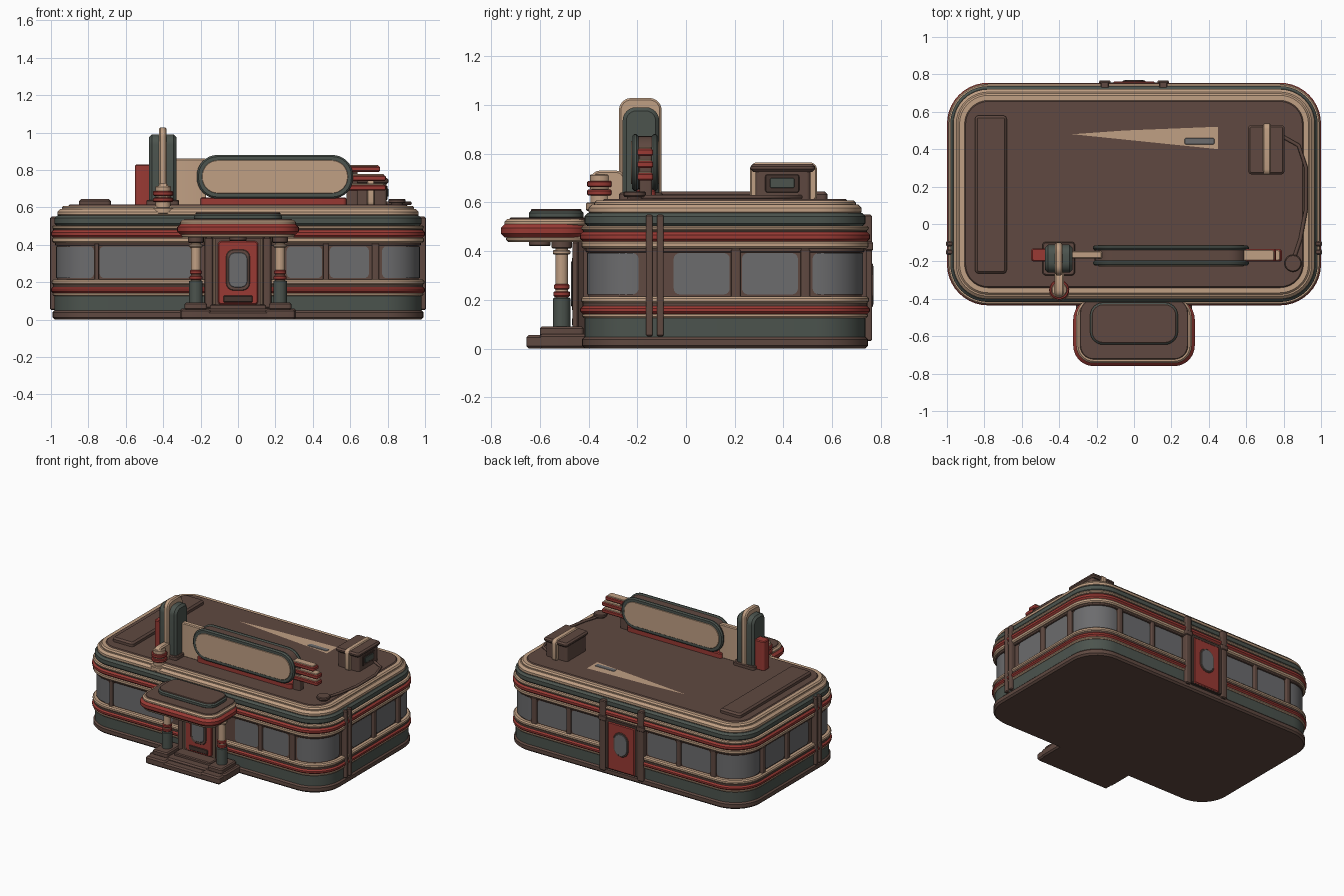
import bpy
from math import pi, cos, sin
from mathutils import Matrix, Vector

cube = bpy.data.objects.get("Cube")
if cube:
    bpy.data.objects.remove(cube)


def material(name, *rgb):
    m = bpy.data.materials.new(name)
    m.use_nodes = True
    m.diffuse_color = (*rgb, 1)
    bsdf = m.node_tree.nodes["Principled BSDF"]
    bsdf.inputs["Base Color"].default_value = (*rgb, 1)
    bsdf.inputs["Roughness"].default_value = 0.7
    return m


BROWN = material("weathered brown", 0.115, 0.066, 0.052)
DARK = material("dark brown", 0.06, 0.035, 0.028)
RED = material("faded red", 0.32, 0.042, 0.034)
CREAM = material("aged cream", 0.53, 0.35, 0.23)
GREEN = material("grey green", 0.072, 0.088, 0.076)
GLASS = material("grey glass", 0.15, 0.15, 0.155)

UP = Matrix.Identity(4)
FRONT = Matrix(((1, 0, 0, 0), (0, 0, -1, 0), (0, 1, 0, 0), (0, 0, 0, 1)))  # outline in xz, depth to -y
SIDE = Matrix(((0, 0, 1, 0), (1, 0, 0, 0), (0, 1, 0, 0), (0, 0, 0, 1)))    # outline in yz, depth to +x
made = []


def add_mesh(name, verts, faces, mat):
    me = bpy.data.meshes.new(name)
    me.from_pydata(verts, [], faces)
    me.materials.append(mat)
    ob = bpy.data.objects.new(name, me)
    bpy.context.collection.objects.link(ob)
    made.append(ob)
    return ob


def slab(name, mat, x0, x1, y0, y1, z0, z1, r=0.008, bevel=0.006, frame=UP, seg=4):
    """Rounded rectangle extruded from z0 to z1 with bevelled rims."""
    cx, cy, hx, hy = (x0 + x1) / 2, (y0 + y1) / 2, (x1 - x0) / 2, (y1 - y0) / 2
    b = min(bevel, (z1 - z0) / 3, hx / 2, hy / 2)
    r = min(r, hx, hy)
    verts, n = [], 4 * (seg + 1)
    for inset, z in ((b, z0), (0, z0 + b), (0, z1 - b), (b, z1)):
        rad = max(r - inset, 0.001)
        for q, (sx, sy) in enumerate(((1, 1), (-1, 1), (-1, -1), (1, -1))):
            for k in range(seg + 1):
                a = (q + k / seg) * pi / 2
                verts.append(frame @ Vector((cx + sx * (hx - inset - rad) + rad * cos(a),
                                             cy + sy * (hy - inset - rad) + rad * sin(a), z)))
    faces = [(i * n + j, i * n + (j + 1) % n, (i + 1) * n + (j + 1) % n, (i + 1) * n + j)
             for i in range(3) for j in range(n)]
    faces += [tuple(reversed(range(n))), tuple(range(3 * n, 4 * n))]
    return add_mesh(name, verts, faces, mat)


def disc(name, mat, x, y, r, z0, z1, bevel=0.005):
    slab(name, mat, x - r, x + r, y - r, y + r, z0, z1, r, bevel, seg=5)


# Building body: stacked rounded bands
HX, HY, CY, R = 1.0, 0.595, 0.16, 0.22


def band(name, mat, z0, z1, inset, bevel=0.006):
    slab(name, mat, -HX + inset, HX - inset, CY - HY + inset, CY + HY - inset,
         z0, z1, R - inset, bevel, seg=10)


for name, mat, z0, z1, inset, bevel in (
        ("foundation", BROWN, 0, 0.05, 0.008, 0.012),
        ("lower_wall", GREEN, 0.04, 0.135, 0.018, 0.004),
        ("lower_cream_trim", CREAM, 0.126, 0.145, 0.008, 0.006),
        ("lower_red_trim", RED, 0.142, 0.174, 0, 0.01),
        ("lower_brown_trim", BROWN, 0.17, 0.19, 0.01, 0.004),
        ("sill_trim", CREAM, 0.186, 0.214, 0.004, 0.008),
        ("window_wall", BROWN, 0.2, 0.42, 0.034, 0.004),
        ("window_head", BROWN, 0.395, 0.415, 0.022, 0.004),
        ("upper_cream_trim", CREAM, 0.41, 0.441, 0.006, 0.008),
        ("upper_red_trim", RED, 0.438, 0.478, 0, 0.012),
        ("upper_brown_trim", BROWN, 0.474, 0.486, 0.012, 0.003),
        ("eave_cream_trim", CREAM, 0.484, 0.503, 0.005, 0.007),
        ("eave", GREEN, 0.5, 0.556, 0.018, 0.014),
        ("roof_edge", CREAM, 0.545, 0.592, 0.034, 0.018),
        ("roof_rim", CREAM, 0.58, 0.608, 0.058, 0.01),
        ("roof_deck", BROWN, 0.59, 0.614, 0.092, 0.008)):
    band(name, mat, z0, z1, inset, bevel)


# Position and outward angle at distance s along the wall, from the front centre
A, ARC, B = HX - R, R * pi / 2, 2 * (HY - R)


def wall_at(s, inset):
    sign, s = (1 if s >= 0 else -1), abs(s)
    rad = R - inset
    if s < A:
        x, y, a = s, CY - HY + inset, -pi / 2
    elif s < A + ARC:
        a = -pi / 2 + (s - A) / R
        x, y = A + rad * cos(a), CY - B / 2 + rad * sin(a)
    elif s < A + ARC + B:
        x, y, a = HX - inset, CY - B / 2 + s - A - ARC, 0
    elif s < A + 2 * ARC + B:
        a = (s - A - ARC - B) / R
        x, y = A + rad * cos(a), CY + B / 2 + rad * sin(a)
    else:
        x, y, a = 2 * A + 2 * ARC + B - s, CY + HY - inset, pi / 2
    return sign * x, y, (a if sign > 0 else pi - a)


def window(name, s0, s1, z0=0.222, z1=0.392, c=0.025, inset=0.028):
    """Curved pane with rounded corners that follows the wall."""
    w, verts = s1 - s0, []
    cuts = [c * (1 - cos(k * pi / 8)) for k in range(5)]
    inner = [c + (w - 2 * c) * k / 12 for k in range(1, 12)]
    for d in cuts + inner + [w - t for t in reversed(cuts)]:
        e = max(0, c - min(d, w - d))
        lift = c - (c * c - e * e) ** 0.5
        x, y, _ = wall_at(s0 + d, inset)
        verts += [(x, y, z0 + lift), (x, y, z1 - lift)]
    add_mesh(name, verts, [(i, i + 2, i + 3, i + 1) for i in range(0, len(verts) - 2, 2)], GLASS)


def post(name, mat, s, width, depth, z0, z1, inset):
    """Upright bar set square to the wall."""
    x, y, a = wall_at(s, inset)
    ob = slab(name, mat, -depth, 0, -width / 2, width / 2, z0, z1, 0.006)
    ob.matrix_world = Matrix.Translation((x, y, 0)) @ Matrix.Rotation(a, 4, "Z")


shared = [(0.77, 1.146), (1.29, 1.52), (1.57, 1.80), (1.86, 2.24), (2.29, 2.53), (2.57, 2.81)]
right_run = [(0.26, 0.45), (0.49, 0.70)] + shared
left_run = [(0.25, 0.74)] + shared
for side, run in ((1, right_run), (-1, left_run)):
    for i, (s0, s1) in enumerate(run):
        window("window", *sorted((side * s0, side * s1)))
        if i:
            mid, gap = (run[i - 1][1] + s0) / 2, s0 - run[i - 1][1]
            post("mullion", BROWN, side * mid, min(gap, 0.05) * 0.75, 0.03, 0.2, 0.41, 0.014)
    # Side wall pilasters and rear door pilasters
    for s in (1.19, 1.235):
        post("side_pilaster", BROWN, side * s, 0.028, 0.04, 0.05, 0.55, -0.004)
    post("rear_pilaster", BROWN, side * 2.845, 0.045, 0.05, 0.03, 0.55, -0.008)
    post("rear_pilaster_cap", BROWN, side * 2.845, 0.06, 0.05, 0.4, 0.44, -0.012)

# Rear door
back = CY + HY
slab("rear_door_frame", DARK, -0.14, 0.14, 0.05, 0.43, -back - 0.002, -back + 0.06, frame=FRONT)
slab("rear_door", RED, -0.11, 0.11, 0.055, 0.405, -back - 0.008, -back + 0.03, frame=FRONT)
slab("rear_door_rim", BROWN, -0.062, 0.062, 0.17, 0.35, -back - 0.012, -back, 0.062, 0.003, FRONT, 6)
slab("rear_door_pane", GLASS, -0.052, 0.052, 0.18, 0.34, -back - 0.015, -back, 0.052, 0.002, FRONT, 6)

# Front entrance and door
slab("entrance_wall", DARK, -0.18, 0.18, 0.04, 0.45, 0.35, 0.447, frame=FRONT)
slab("door_surround", BROWN, -0.135, 0.135, 0.06, 0.44, 0.4, 0.456, frame=FRONT)
slab("front_door", RED, -0.108, 0.108, 0.08, 0.42, 0.4, 0.463, 0.02, frame=FRONT)
slab("door_pane_rim", BROWN, -0.064, 0.064, 0.155, 0.375, 0.4, 0.468, 0.04, 0.004, FRONT)
slab("door_pane", GLASS, -0.05, 0.05, 0.172, 0.358, 0.4, 0.471, 0.035, 0.002, FRONT)
slab("door_kick_plate", DARK, -0.08, 0.08, 0.09, 0.13, 0.4, 0.467, frame=FRONT)
slab("entrance_platform", BROWN, -0.31, 0.31, -0.6, -0.38, 0, 0.06, 0.015, 0.01)
slab("entrance_step", BROWN, -0.17, 0.17, -0.655, -0.4, 0, 0.045, 0.015, 0.01)
slab("door_step", BROWN, -0.15, 0.15, -0.54, -0.4, 0.05, 0.08, 0.01)

for side in (-1, 1):
    x, y = side * 0.225, -0.51
    slab("step_cheek", BROWN, x - 0.08, x + 0.08, -0.655, -0.4, 0, 0.055, 0.015, 0.01)
    slab("post_plinth", BROWN, x - 0.06, x + 0.06, -0.6, -0.42, 0.05, 0.09, 0.015, 0.008)
    slab("entrance_jamb", BROWN, side * 0.155 - 0.018, side * 0.155 + 0.018, -0.465, -0.41, 0.06, 0.44)
    slab("jamb_edge", CREAM, side * 0.125 - 0.005, side * 0.125 + 0.005, -0.462, -0.42, 0.08, 0.43)
    for name, mat, r, z0, z1 in (
            ("post_base", GREEN, 0.036, 0.085, 0.21), ("post_shaft", CREAM, 0.026, 0.2, 0.44),
            ("post_ring", RED, 0.034, 0.212, 0.235), ("post_ring", RED, 0.032, 0.242, 0.265),
            ("post_capital", CREAM, 0.036, 0.385, 0.405), ("post_cap", BROWN, 0.042, 0.41, 0.445)):
        disc(name, mat, x, y, r, z0, z1)

# Entrance canopy
for name, mat, z0, z1, inset, bevel in (
        ("canopy_soffit", CREAM, 0.438, 0.462, 0.022, 0.008),
        ("canopy_band", RED, 0.455, 0.51, 0, 0.016),
        ("canopy_rim", CREAM, 0.502, 0.532, 0.016, 0.012),
        ("canopy_top", BROWN, 0.52, 0.537, 0.036, 0.004)):
    slab(name, mat, -0.325 + inset, 0.325 - inset, -0.76 + inset, -0.4, z0, z1, 0.11 - inset, bevel, seg=7)
slab("canopy_hump", GREEN, -0.235, 0.235, -0.645, -0.42, 0.53, 0.566, 0.07, 0.01, seg=6)
slab("canopy_hump_lid", BROWN, -0.226, 0.226, -0.636, -0.429, 0.56, 0.572, 0.06, 0.003, seg=6)
disc("canopy_lamp", BROWN, 0, -0.6, 0.045, 0.42, 0.445)

# Roof sign
slab("sign_base", RED, -0.2, 0.58, -0.205, -0.125, 0.6, 0.652, 0.02)
slab("sign_body", BROWN, -0.21, 0.605, 0.655, 0.872, 0.125, 0.21, 0.1, 0.01, FRONT, 8)
for y0, y1, p0, p1 in ((0.195, 0.222, 0.2, 0.226), (0.115, 0.14, 0.111, 0.13)):
    slab("sign_frame", GREEN, -0.22, 0.615, 0.647, 0.88, y0, y1, 0.11, 0.01, FRONT, 8)
    slab("sign_face", CREAM, -0.192, 0.587, 0.675, 0.852, p0, p1, 0.085, 0.002, FRONT, 8)
for end, z in ((0.76, 0.79), (0.79, 0.74), (0.79, 0.69)):
    slab("sign_fin", RED, 0.5, end, -0.2, -0.135, z, z + 0.03, 0.01)
    slab("sign_fin_cap", CREAM, 0.5, end - 0.01, -0.195, -0.14, z + 0.027, z + 0.037, 0.01, 0.003)
slab("sign_support", BROWN, 0.58, 0.64, -0.19, -0.14, 0.6, 0.8)

# Sign tower
slab("tower", GREEN, -0.26, -0.11, 0.55, 0.99, -0.475, -0.33, 0.055, 0.015, SIDE, 6)
slab("tower_fin", CREAM, -0.275, -0.1, 0.56, 1.028, -0.422, -0.382, 0.05, 0.008, SIDE, 6)
slab("tower_foot", BROWN, -0.49, -0.315, -0.275, -0.095, 0.6, 0.64, 0.02)
slab("tower_red_wing", RED, -0.55, -0.46, -0.2, -0.13, 0.61, 0.83, 0.015)
slab("tower_link", CREAM, -0.34, -0.17, -0.185, -0.145, 0.61, 0.86, 0.01)
slab("tower_bracket", CREAM, -0.39, -0.25, 0.6, 0.73, -0.425, -0.375, 0.035, 0.008, SIDE)
for name, mat, r, z0, z1 in (
        ("finial_foot", CREAM, 0.058, 0.565, 0.6), ("finial_neck", CREAM, 0.04, 0.59, 0.66),
        ("finial_ring", RED, 0.054, 0.628, 0.652), ("finial_ring", RED, 0.054, 0.662, 0.688),
        ("finial_cap", CREAM, 0.042, 0.65, 0.715)):
    disc(name, mat, -0.4, -0.352, r, z0, z1)

# Rooftop vent unit, duct, cap and pipe
slab("vent_unit", BROWN, 0.62, 0.795, 0.285, 0.51, 0.6, 0.745, 0.015)
slab("vent_unit_lid", BROWN, 0.61, 0.805, 0.265, 0.53, 0.725, 0.757, 0.02, 0.012)
slab("vent_unit_fin", CREAM, 0.262, 0.538, 0.6, 0.764, 0.69, 0.73, 0.03, 0.006, SIDE)
slab("vent_recess", DARK, 0.325, 0.465, 0.64, 0.715, 0.78, 0.8, 0.01, 0.003, SIDE)
slab("vent_grille", GREEN, 0.345, 0.445, 0.658, 0.7, 0.78, 0.804, 0.008, 0.002, SIDE)
slab("roof_duct", BROWN, -0.85, -0.68, -0.265, 0.58, 0.6, 0.645, 0.02, 0.012)
disc("roof_cap_stem", BROWN, 0.85, -0.21, 0.032, 0.59, 0.63)
disc("roof_cap", BROWN, 0.85, -0.21, 0.046, 0.622, 0.645)
cd = bpy.data.curves.new("roof_pipe", "CURVE")
cd.dimensions, cd.bevel_depth, cd.bevel_resolution = "3D", 0.01, 1
path = [(0.79, 0.47), (0.88, 0.42), (0.92, 0.3), (0.92, 0.08), (0.89, -0.08), (0.85, -0.2)]
sp = cd.splines.new("POLY")
sp.points.add(len(path) - 1)
for p, (x, y) in zip(sp.points, path):
    p.co = (x, y, 0.622, 1)
cd.materials.append(BROWN)
bpy.context.collection.objects.link(bpy.data.objects.new("roof_pipe", cd))

# Worn patch on the roof deck
add_mesh("roof_patch", [(-0.33, 0.48, 0.617), (0.45, 0.4, 0.617), (0.45, 0.52, 0.617), (-0.05, 0.5, 0.617)],
         [(0, 1, 2, 3)], CREAM)
slab("roof_patch_glass", GLASS, 0.27, 0.43, 0.425, 0.46, 0.612, 0.62, 0.01, 0.002)

# Smooth shading with crisp edges
bpy.ops.object.select_all(action="DESELECT")
for ob in made:
    ob.select_set(True)
bpy.context.view_layer.objects.active = made[0]
bpy.ops.object.shade_smooth_by_angle(angle=pi / 6)
